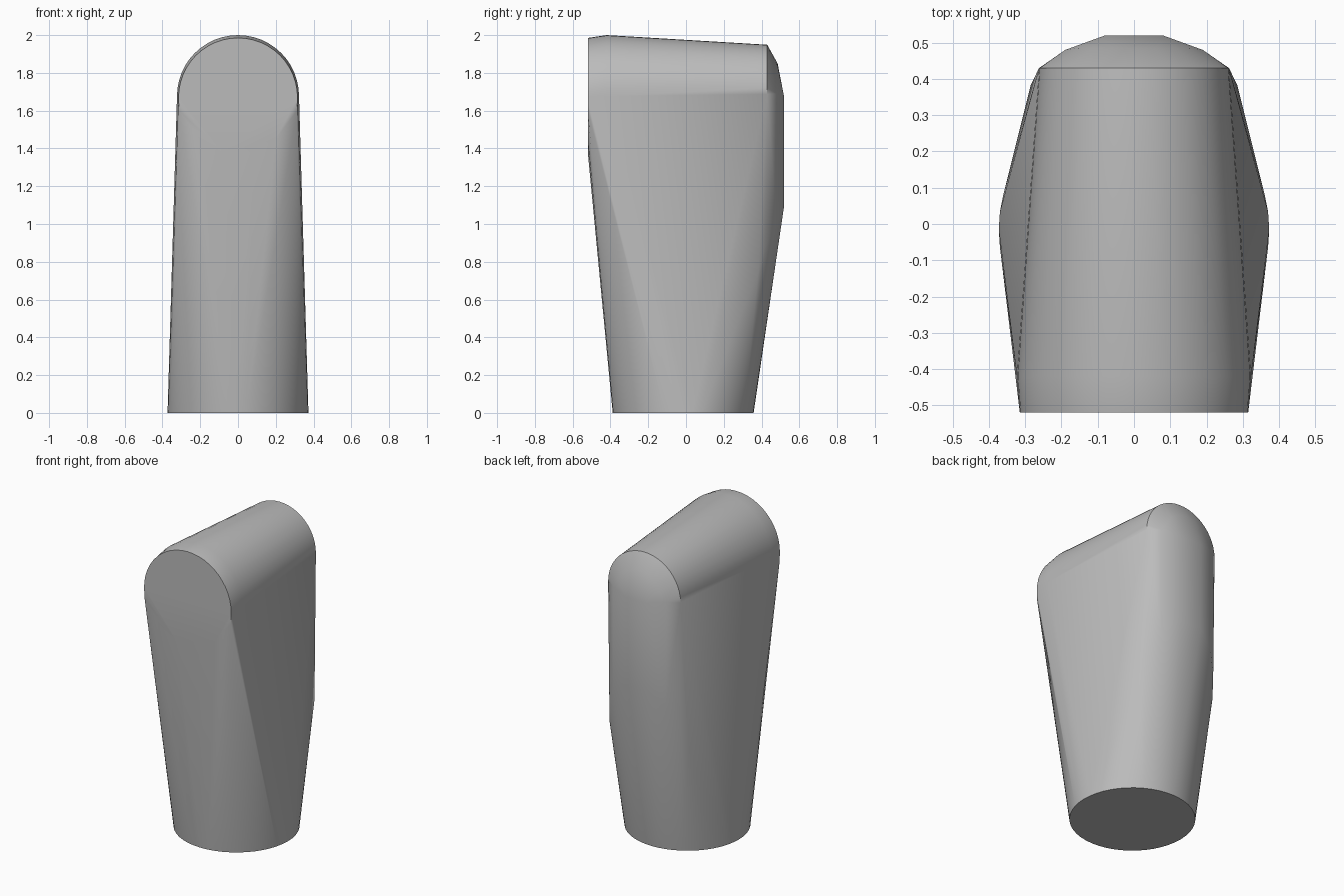
import bpy, bmesh, math

cube = bpy.data.objects.get("Cube")
if cube:
    bpy.data.objects.remove(cube)

grey = bpy.data.materials.new("plain_grey")
grey.use_nodes = True
colour = (0.5, 0.5, 0.5, 1)
grey.diffuse_color = colour
grey.node_tree.nodes["Principled BSDF"].inputs["Base Color"].default_value = colour


def arch(y, radius, centre_z, steps=24):
    """Half circle standing across the body."""
    return [(radius * math.cos(math.pi * i / steps), y,
             centre_z + radius * math.sin(math.pi * i / steps))
            for i in range(steps + 1)]


def mirrored(points):
    return [(s * x, y, z) for x, y, z in points for s in (1, -1)]


# Round foot
foot = [(0.373 * math.cos(a), -0.015 + 0.373 * math.sin(a), 0)
        for a in (math.tau * i / 48 for i in range(48))]

# Arched front face and the slightly tapering rounded top
crown = arch(-0.52, 0.315, 1.67) + arch(-0.42, 0.323, 1.677) + arch(0.43, 0.262, 1.687)
front_edge = mirrored([(0.312, -0.52, 1.6), (0.2, -0.52, 1.45), (0.08, -0.52, 1.38)])

# Rounded back wall and the dome above it
back_low = mirrored([(0.08, 0.52, 1.1), (0.19, 0.48, 1.0),
                     (0.26, 0.42, 0.88), (0.285, 0.383, 0.75)])
back_high = mirrored([(0.08, 0.52, 1.67), (0.19, 0.48, 1.69)])
dome = arch(0.485, 0.165, 1.685, 8)

# Stretch one skin over all the outlines
bm = bmesh.new()
for p in foot + crown + front_edge + back_low + back_high + dome:
    bm.verts.new(p)
hull = bmesh.ops.convex_hull(bm, input=bm.verts)
spare = {g for g in hull["geom_interior"] + hull["geom_unused"]
         if isinstance(g, bmesh.types.BMVert)}
bmesh.ops.delete(bm, geom=list(spare), context="VERTS")
bmesh.ops.dissolve_limit(bm, angle_limit=math.radians(0.5),
                         verts=bm.verts, edges=bm.edges)
bmesh.ops.recalc_face_normals(bm, faces=bm.faces)
mesh = bpy.data.meshes.new("tapered_body")
bm.to_mesh(mesh)
bm.free()
mesh.materials.append(grey)

body = bpy.data.objects.new("tapered_body", mesh)
bpy.context.collection.objects.link(body)
bpy.context.view_layer.objects.active = body
body.select_set(True)
bpy.ops.object.shade_smooth_by_angle(angle=math.radians(30))
